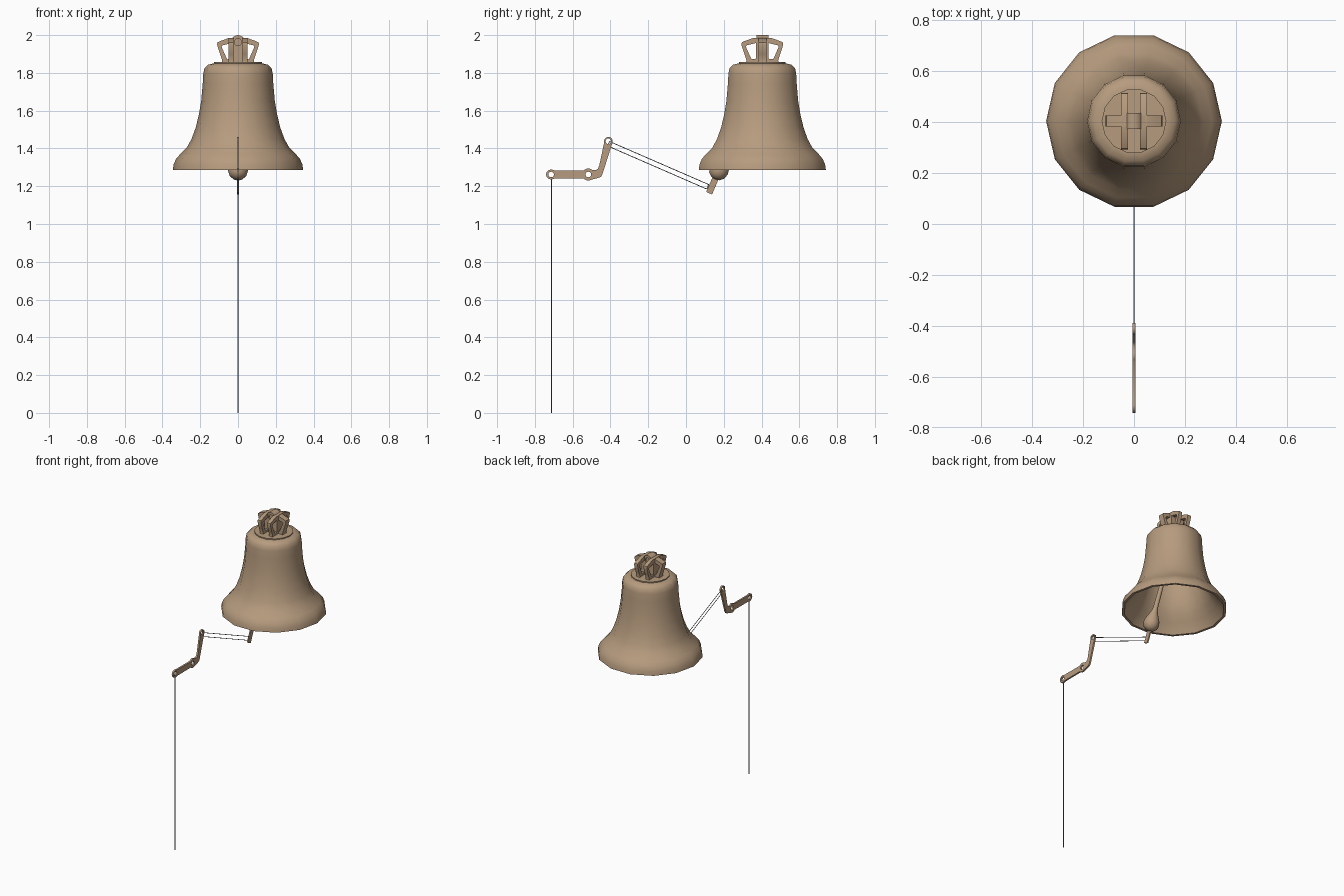
import bpy, bmesh, math
from mathutils import Matrix, Vector

if "Cube" in bpy.data.objects:
    bpy.data.objects.remove(bpy.data.objects["Cube"])

BY = 0.404                      # bell axis in y
brown = bpy.data.materials.new("bronze")
brown.diffuse_color = (0.47, 0.33, 0.21, 1)
brown.use_nodes = True
brown.node_tree.nodes["Principled BSDF"].inputs["Base Color"].default_value = brown.diffuse_color
grey = bpy.data.materials.new("wire_grey")
grey.diffuse_color = (0.22, 0.22, 0.22, 1)
grey.use_nodes = True
grey.node_tree.nodes["Principled BSDF"].inputs["Base Color"].default_value = grey.diffuse_color


def finish(ob, mat=brown, angle=40):
    ob.data.materials.clear()
    ob.data.materials.append(mat)
    bpy.ops.object.select_all(action='DESELECT')
    ob.select_set(True)
    bpy.context.view_layer.objects.active = ob
    bpy.ops.object.shade_smooth_by_angle(angle=math.radians(angle))
    return ob


def lathe(name, profile, sides=14, matrix=Matrix()):
    bm = bmesh.new()
    vs = [bm.verts.new((r, 0, z)) for r, z in profile]
    es = [bm.edges.new(p) for p in zip(vs, vs[1:])]
    bmesh.ops.spin(bm, geom=vs + es, axis=(0, 0, 1), cent=(0, 0, 0),
                   steps=sides, angle=math.tau)
    bmesh.ops.remove_doubles(bm, verts=bm.verts, dist=1e-5)
    bmesh.ops.recalc_face_normals(bm, faces=bm.faces)
    me = bpy.data.meshes.new(name)
    bm.to_mesh(me)
    bm.free()
    ob = bpy.data.objects.new(name, me)
    bpy.context.collection.objects.link(ob)
    ob.matrix_world = matrix
    return finish(ob)


def arc(c, r, a0, a1, n=8):
    return [(c[0] + r * math.cos(math.radians(a0 + (a1 - a0) * i / n)),
             c[1] + r * math.sin(math.radians(a0 + (a1 - a0) * i / n))) for i in range(n + 1)]


def circle(c, r, n=12):
    return arc(c, r, 0, 360, n)[:-1]


def plate(name, loops, thick, plane, loc):
    """Flat plate from an outline and holes, standing in the YZ or XZ plane."""
    cu = bpy.data.curves.new(name, 'CURVE')
    cu.dimensions = '2D'
    cu.fill_mode = 'BOTH'
    cu.extrude = thick / 2
    for pts in loops:
        s = cu.splines.new('POLY')
        s.points.add(len(pts) - 1)
        for p, q in zip(s.points, pts):
            p.co = (q[0], q[1], 0, 1)
        s.use_cyclic_u = True
    ob = bpy.data.objects.new(name, cu)
    bpy.context.collection.objects.link(ob)
    rows = ((0, 0, 1), (1, 0, 0), (0, 1, 0)) if plane == 'YZ' else ((1, 0, 0), (0, 0, -1), (0, 1, 0))
    ob.matrix_world = Matrix.Translation(loc) @ Matrix(rows).to_4x4()
    bpy.ops.object.select_all(action='DESELECT')
    ob.select_set(True)
    bpy.context.view_layer.objects.active = ob
    bpy.ops.object.convert(target='MESH')
    ob = bpy.context.object
    bm = bmesh.new()
    bm.from_mesh(ob.data)
    bmesh.ops.remove_doubles(bm, verts=bm.verts, dist=1e-5)
    bmesh.ops.recalc_face_normals(bm, faces=bm.faces)
    bm.to_mesh(ob.data)
    bm.free()
    return finish(ob)


def rod(name, a, b, r, mat=grey):
    a, b = Vector(a), Vector(b)
    bpy.ops.mesh.primitive_cylinder_add(vertices=6, radius=r, depth=(b - a).length,
                                        location=(a + b) / 2)
    ob = bpy.context.object
    ob.name = name
    ob.rotation_euler = (b - a).to_track_quat('Z', 'Y').to_euler()
    return finish(ob, mat, 70)


# Bell body: outer wall down to the lip, then the inner wall back up
outer = [(0, 1.85), (0.13, 1.85), (0.16, 1.843), (0.178, 1.825), (0.184, 1.795), (0.187, 1.74),
         (0.195, 1.65), (0.207, 1.58), (0.224, 1.51), (0.246, 1.45), (0.272, 1.403),
         (0.308, 1.368), (0.329, 1.343), (0.341, 1.315), (0.345, 1.287)]
inner = [(0.328, 1.287), (0.31, 1.315), (0.282, 1.35), (0.25, 1.39), (0.222, 1.44), (0.198, 1.51),
         (0.18, 1.59), (0.167, 1.68), (0.16, 1.78), (0.145, 1.815), (0, 1.82)]
at_bell = Matrix.Translation((0, BY, 0))
lathe("bell", outer + inner, 14, at_bell)
lathe("crown_seat", [(0, 1.84), (0.127, 1.84), (0.127, 1.857), (0, 1.859)], 14, at_bell)

# Crown loops: mirrored arch with two openings
half = [(0.086, 1.855), (0.084, 1.868), (0.095, 1.90), (0.111, 1.95), (0.108, 1.962),
        (0.095, 1.968), (0.045, 1.986)]
hole = [(0.034, 1.875), (0.057, 1.872), (0.066, 1.89), (0.087, 1.938), (0.082, 1.946), (0.034, 1.958)]


def flip(pts):
    return [(-x, z) for x, z in reversed(pts)]


arch = [half + flip(half), hole, flip(hole)]
plate("crown_loop_cross", arch, 0.042, 'XZ', (0, BY, 0))
for side in (-1, 1):
    plate("crown_loop", arch, 0.027, 'YZ', (side * 0.037, BY, 0))
# Central eye
plate("crown_eye", [[(-0.03, 1.855), (0.03, 1.855)] + arc((0, 1.965), 0.035, 0, 180, 10),
                    circle((0, 1.963), 0.019)], 0.064, 'XZ', (0, BY, 0))

# Clapper hanging at a tilt from inside the crown
tilt = Matrix.Translation((0, BY, 1.82)) @ Matrix.Rotation(math.radians(-23.2), 4, 'X')
ball = [(0, -0.634), (0.025, -0.630), (0.045, -0.612), (0.053, -0.585), (0.049, -0.56),
        (0.035, -0.53), (0.022, -0.50), (0.016, -0.47), (0.013, -0.2), (0.013, 0.0), (0, 0.0)]
lathe("clapper", ball, 14, tilt)
bpy.ops.mesh.primitive_cube_add(size=1)
tail = bpy.context.object
tail.name = "clapper_tail"
tail.matrix_world = tilt @ Matrix.Translation((0, 0, -0.655)) @ Matrix.Diagonal((0.009, 0.034, 0.12, 1))
finish(tail)

# Bell crank lever
END, PIV, TOP = (-0.714, 1.262), (-0.517, 1.262), (-0.411, 1.438)
outline = (arc(END, 0.027, 55, 305) + arc(PIV, 0.032, 222, 300, 5)
           + [(-0.462, 1.245), (-0.450, 1.25), (-0.443, 1.262), (-0.434, 1.29)]
           + arc(TOP, 0.023, -15, 195)
           + [(-0.459, 1.311), (-0.466, 1.293), (-0.477, 1.286)] + arc(PIV, 0.032, 50, 138, 5))
plate("crank_lever", [outline] + [circle(c, 0.015) for c in (END, PIV, TOP)], 0.012, 'YZ', (0, 0, 0))

# Wire loop from crank to clapper tail, and the pull rope
loop = [(0, -0.405, 1.437), (0, 0.120, 1.209), (0, 0.110, 1.185), (0, -0.414, 1.413)]
for i in range(4):
    rod("link_wire", loop[i], loop[(i + 1) % 4], 0.002)
rod("pull_rope", (0, -0.712, 0), (0, -0.712, 1.25), 0.0022)
